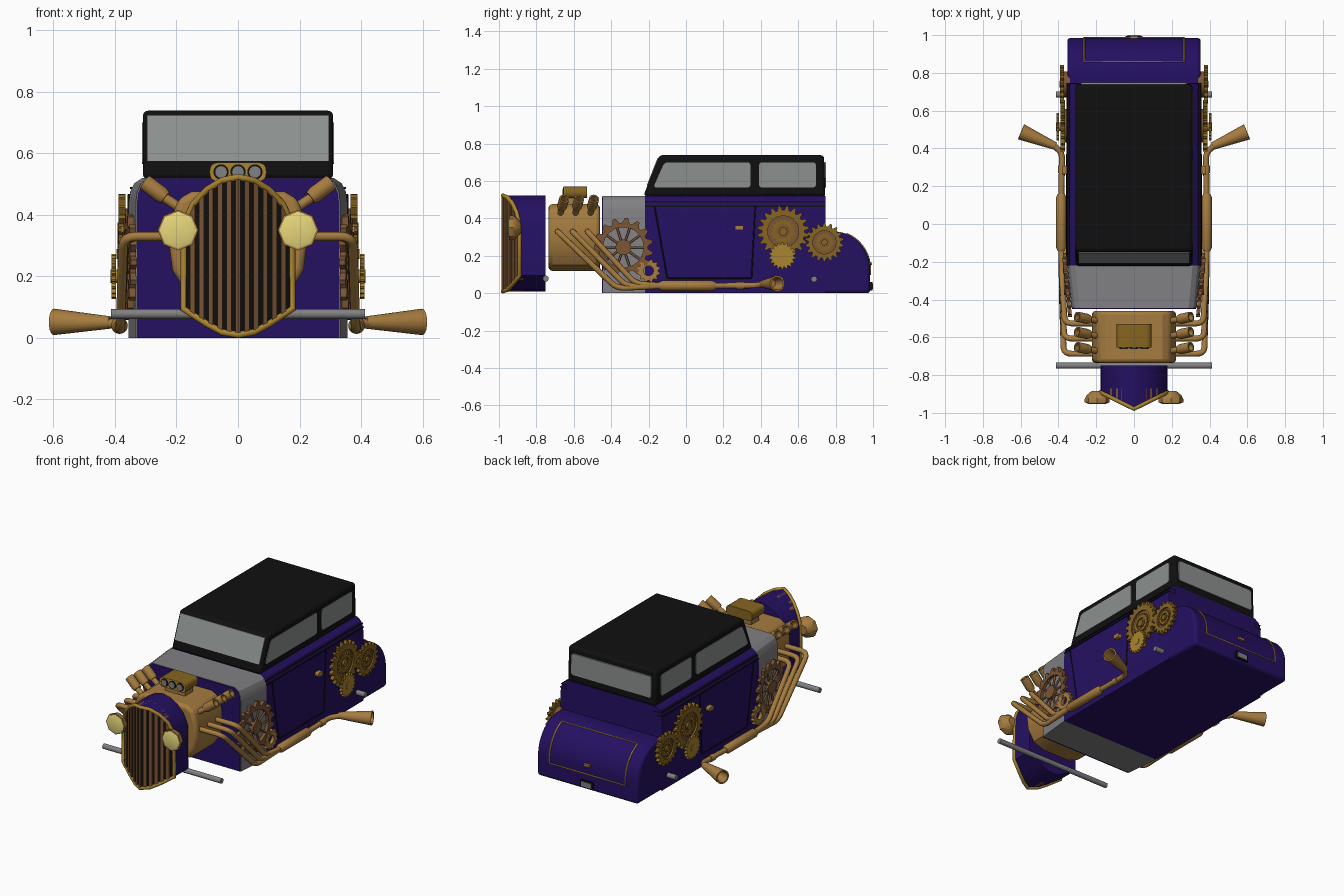
import bpy, bmesh
from math import sin, cos, pi, radians
from mathutils import Vector

if "Cube" in bpy.data.objects:
    bpy.data.objects.remove(bpy.data.objects["Cube"])

def mat(name, r, g, b):
    m = bpy.data.materials.new(name)
    m.diffuse_color = (r, g, b, 1)
    m.use_nodes = True
    m.node_tree.nodes["Principled BSDF"].inputs["Base Color"].default_value = m.diffuse_color
    return m

BLUE = mat("blue_paint", .018, .005, .12)
BRASS = mat("brass", .38, .2, .05)
GOLD = mat("gold_trim", .4, .23, .03)
DARKGOLD = mat("dark_gold", .24, .13, .015)
COPPER = mat("copper", .2, .09, .035)
BLACK = mat("black", .005, .005, .005)
GLASS = mat("glass", .26, .28, .27)
LENS = mat("lens", .8, .68, .2)
GREY = mat("steel", .22, .22, .23)

def make(name, bm, m, mirror=False, bevel=0):
    bmesh.ops.remove_doubles(bm, verts=bm.verts, dist=1e-5)
    bmesh.ops.recalc_face_normals(bm, faces=bm.faces)
    me = bpy.data.meshes.new(name)
    bm.to_mesh(me)
    bm.free()
    ob = bpy.data.objects.new(name, me)
    bpy.context.collection.objects.link(ob)
    me.materials.append(m)
    if bevel:
        b = ob.modifiers.new("bevel", 'BEVEL')
        b.width, b.segments, b.limit_method, b.angle_limit = bevel, 3, 'ANGLE', radians(40)
    if mirror:
        ob.modifiers.new("mirror", 'MIRROR').use_axis = (True, False, False)
    return ob

def rounded(pts, r, closed=True):
    """Replace each corner with a short curve."""
    pts = [Vector(p) for p in pts]
    out = []
    for i, p in enumerate(pts):
        if not closed and i in (0, len(pts) - 1):
            out.append(p)
            continue
        u, v = pts[i - 1] - p, pts[(i + 1) % len(pts)] - p
        a = p + u.normalized() * min(r, u.length * .45)
        b = p + v.normalized() * min(r, v.length * .45)
        out += [a * (1 - t) ** 2 + p * 2 * t * (1 - t) + b * t * t for t in (0, .25, .5, .75, 1)]
    return out

def prism(name, pts, axis, a, b, m, mirror=False, bevel=0):
    """Extrude a profile along x (y,z points) or y (x,z points); a may be a function."""
    bm = bmesh.new()
    def put(p, d):
        d = d(p) if callable(d) else d
        return bm.verts.new((d, p[0], p[1]) if axis == 'x' else (p[0], d, p[1]))
    A, B = [put(p, a) for p in pts], [put(p, b) for p in pts]
    bm.faces.new(A)
    bm.faces.new(B)
    for i in range(len(pts)):
        bm.faces.new((A[i - 1], A[i], B[i], B[i - 1]))
    return make(name, bm, m, mirror, bevel)

def rect(a0, a1, b0, b1):
    return [(a0, b0), (a1, b0), (a1, b1), (a0, b1)]

def lathe(name, p0, p1, prof, m, n=20, mirror=True):
    """Revolve (fraction along axis, radius) points around the line p0-p1."""
    p0, p1 = Vector(p0), Vector(p1)
    q = (p1 - p0).to_track_quat('Z', 'Y')
    bm = bmesh.new()
    rings = [[bm.verts.new(p0.lerp(p1, t) + q @ Vector((max(r, 1e-7) * cos(2 * pi * i / n), max(r, 1e-7) * sin(2 * pi * i / n), 0)))
              for i in range(n)] for t, r in prof]
    for R, S in zip(rings, rings[1:]):
        for i in range(n):
            bm.faces.new((R[i - 1], R[i], S[i], S[i - 1]))
    return make(name, bm, m, mirror)

def rod(name, p0, p1, r, m, mirror=True):
    return lathe(name, p0, p1, [(0, 0), (0, r), (1, r), (1, 0)], m, 16, mirror)

def tube(name, pts, r, m, closed=False):
    cu = bpy.data.curves.new(name, 'CURVE')
    cu.dimensions, cu.bevel_depth, cu.bevel_resolution, cu.use_fill_caps = '3D', r, 3, True
    s = cu.splines.new('POLY')
    s.points.add(len(pts) - 1)
    for sp, p in zip(s.points, pts):
        sp.co = (*p, 1)
    s.use_cyclic_u = closed
    s.use_smooth = True
    cu.materials.append(m)
    bpy.context.collection.objects.link(bpy.data.objects.new(name, cu))

def gear(name, y, z, r, teeth, x0, x1, m, hole, slope=0):
    bm = bmesh.new()
    n = teeth * 4
    def ring(x, radius):
        vs = []
        for i in range(n):
            a, k = 2 * pi * (i + .5) / n, radius(i)
            vs.append(bm.verts.new((x + slope * k * cos(a), y + k * cos(a), z + k * sin(a))))
        return vs
    outer = lambda i: r if i % 4 in (1, 2) else r * .83
    inner = lambda i: r * hole
    R = [ring(x0, inner), ring(x0, outer), ring(x1, outer), ring(x1, inner)]
    for k in range(4):
        P, Q = R[k - 1], R[k]
        for i in range(n):
            bm.faces.new((P[i - 1], P[i], Q[i], Q[i - 1]))
    return make(name, bm, m, True)

# Main body, cowl and firewall
half = [(.355, 0), (.355, .44), (.35, .475), (.337, .502), (.31, .52)]
section = half + [(-x, z) for x, z in reversed(half)]
prism("body", section, 'y', -.22, .745, BLUE)
cowl = prism("cowl", section, 'y', -.445, -.2201, GREY)
for v in cowl.data.vertices:
    if v.co.y < -.4:
        v.co.x *= .935
prism("firewall", [(x * .925, z * .995) for x, z in section], 'y', -.449, -.44, BLUE)
for z in (.462, .484):
    prism("belt_moulding", rect(-.22, .746, z, z + .006), 'x', .3, .357 if z < .47 else .351, BLACK, True)

# Rounded trunk with gold outline, handle and plate
arc = lambda d: (.79 + .195 * sin(radians(d)), .125 + .205 * cos(radians(d)))
prism("trunk", [(.7, 0), (.7, .33)] + [arc(d) for d in range(0, 91, 6)] + [(.985, 0)], 'x', -.353, .353, BLUE, bevel=.018)
side = [arc(d) for d in range(21, 91, 6)] + [(.985, .1)]
tube("trunk_outline", [(-.265, y, z) for y, z in side] + [(.265, y, z) for y, z in reversed(side)], .005, GOLD, True)
prism("trunk_handle", rect(-.02, .02, .15, .165), 'y', .97, .995, BRASS)
prism("plate_holder", rect(-.045, .045, .015, .06), 'y', .98, .996, BLACK)
prism("plate", rect(-.035, .035, .022, .053), 'y', .99, 1.0, GREY)

# Cabin and windows
prism("cabin", [(-.222, .515), (-.222, .535), (-.142, .738), (.738, .738), (.745, .515)], 'x', -.309, .309, BLACK, bevel=.018)
slant = lambda z, o: (-.222 + (z - .535) * .394 - o, z)
prism("windscreen", [slant(.575, .004), slant(.722, .004), slant(.722, -.01), slant(.575, -.01)], 'x', -.295, .295, GLASS)
prism("front_side_window", rounded([(-.175, .565), (-.115, .7), (.345, .7), (.345, .565)], .02), 'x', .3, .312, GLASS, True)
prism("rear_side_window", rounded(rect(.39, .695, .565, .7), .02), 'x', .3, .312, GLASS, True)
prism("rear_window", rounded(rect(-.28, .28, .565, .7), .02), 'y', .73, .748, GLASS)

# Doors
for s in (-1, 1):
    tube("door_seam", rounded([(s * .355, y, z) for y, z in ((-.168, .465), (-.1, .08), (.35, .08), (.37, .465))], .01, False), .004, BLACK)
prism("door_handle", rounded(rect(.262, .308, .337, .363), .01), 'x', .35, .38, BRASS, True)

# Axles
rod("front_axle", (-.413, -.75, .078), (.413, -.75, .078), .016, GREY, False)
rod("rear_axle", (-.413, .685, .075), (.413, .685, .075), .016, GREY, False)

# Pointed radiator shell, grille slats and frame
outline = [(0, .522), (.05, .512), (.1, .482), (.145, .435), (.175, .37), (.178, .095), (.1, .045), (.05, .018), (0, .01)]
front = lambda p, o=0: -.975 + .5 * abs(p[0]) - o
prism("radiator_shell", outline, 'y', front, -.75, BLUE, True)
prism("grille_backing", [(x * .95, .27 + (z - .27) * .96) for x, z in outline], 'y', lambda p: front(p, .004), -.86, BLACK, True)
def interp(pts, x):
    for (x0, z0), (x1, z1) in zip(pts, pts[1:]):
        if x0 <= x <= x1:
            return z0 + (z1 - z0) * (x - x0) / (x1 - x0)
for i in range(6):
    x = i * .0295
    a, b = max(x - .008, 0), min(x + .008, .17)
    top, low = outline[:5], outline[:4:-1]
    prism("grille_slat", [(a, interp(low, a)), (b, interp(low, b)), (b, interp(top, b)), (a, interp(top, a))],
          'y', lambda p: front(p, .012), -.87, COPPER, True)
loop = outline + [(-x, z) for x, z in outline[-2:0:-1]]
tube("grille_frame", [(x, front((x, z), .004), z) for x, z in loop], .011, GOLD, True)

# Octagonal headlamps
lathe("headlamp_shell", (.195, -.885, .35), (.195, -.945, .35), [(0, 0), (0, .03), (.35, .055), (.7, .066), (1, .066), (1, 0)], BRASS, 8)
lathe("headlamp_lens", (.195, -.94, .35), (.195, -.952, .35), [(0, .06), (.6, .06), (1, .045), (1, 0)], LENS, 8)

# Engine block and intake
eng = [(.1, .12), (.17, .15), (.213, .22), (.223, .3), (.218, .38), (.195, .45), (.15, .476)]
prism("engine_block", eng + [(-x, z) for x, z in reversed(eng)], 'y', -.735, -.46, BRASS, bevel=.02)
prism("intake_base", rect(-.07, .07, .46, .52), 'y', -.63, -.55, BRASS)
prism("intake_scoop", rounded(rect(-.092, .092, .508, .57), .03), 'y', -.65, -.53, DARKGOLD)
prism("intake_rim", rounded(rect(-.092, .092, .508, .57), .03), 'y', -.655, -.645, GOLD)
for x in (-.055, 0, .055):
    rod("intake_ring", (x, -.65, .539), (x, -.658, .539), .025, BLACK, False)
    rod("intake_port", (x, -.65, .539), (x, -.661, .539), .019, GREY, False)

# Short stacks and long exhaust pipes, three per side
for i, y in enumerate((-.675, -.595, -.515)):
    rod("stack_neck", (.17, y, .41), (.25, y + .012, .463), .016, BRASS)
    lathe("stack_tip", (.235, y + .01, .455), (.302, y + .024, .505),
          [(0, 0), (0, .022), (.2, .027), (1, .027), (1, .019), (.5, .019), (.5, 0)], BRASS)
    yb, zb = -.37 + i * .05, .026 + i * .012
    for s in (-1, 1):
        tube("exhaust_pipe", rounded([(s * .19, y - .012, .33), (s * (.372 - i * .003), y - .012, .33), (s * .382, yb, zb),
                                      (s * .385, -.11, .04)], .045, False), .0155, BRASS)
lathe("muffler", (.385, -.145, .04), (.385, .16, .04), [(0, 0), (0, .018), (.06, .027), (.94, .027), (1, .018), (1, 0)], BRASS)
for s in (-1, 1):
    tube("tail_pipe", rounded([(s * .385, .14, .04), (s * .38, .38, .042), (s * .44, .425, .05)], .04, False), .016, BRASS)
rod("pipe_clamp", (.382, .27, .04), (.382, .31, .04), .02, BRASS)
lathe("exhaust_horn", (.415, .412, .05), (.598, .488, .052), [(0, 0), (0, .02), (1, .043), (1, .034), (.6, .022), (.6, 0)], BRASS)

# Ornamental gears
for name, y, z, r, n, x0 in (("large_gear", .52, .33, .138, 20, .366), ("rear_gear", .74, .272, .103, 18, .37)):
    gear(name, y, z, r, n, x0, x0 + .022, DARKGOLD, .6)
    rod(name + "_web", (.34, y, z), (x0 + .012, y, z), r * .65, COPPER)
    gear(name + "_ring", y, z, r * .48, 16, x0, x0 + .02, DARKGOLD, .55)
    rod(name + "_hub", (.34, y, z), (x0 + .024, y, z), r * .16, DARKGOLD)
gear("small_gear", .515, .2, .073, 18, .396, .411, GOLD, .25)
rod("small_gear_hub", (.34, .515, .2), (.414, .515, .2), .022, GOLD)
gear("cowl_gear", -.335, .245, .158, 15, .344, .364, COPPER, .68, .1)
for i in range(10):
    a = 2 * pi * i / 10
    d = Vector((.1 * cos(a), cos(a), sin(a)))
    c = Vector((.354, -.335, .245))
    rod("cowl_gear_spoke", c + d * .03, c + d * .115, .006, COPPER)
rod("cowl_gear_hub", (.335, -.335, .245), (.37, -.335, .245), .042, COPPER)
gear("ring_gear", -.2, .12, .062, 12, .355, .375, BRASS, .42)

# Smooth shading with sharp edges kept
for ob in bpy.data.objects:
    ob.select_set(ob.type == 'MESH')
bpy.context.view_layer.objects.active = bpy.data.objects["body"]
bpy.ops.object.shade_smooth_by_angle(angle=radians(30))
